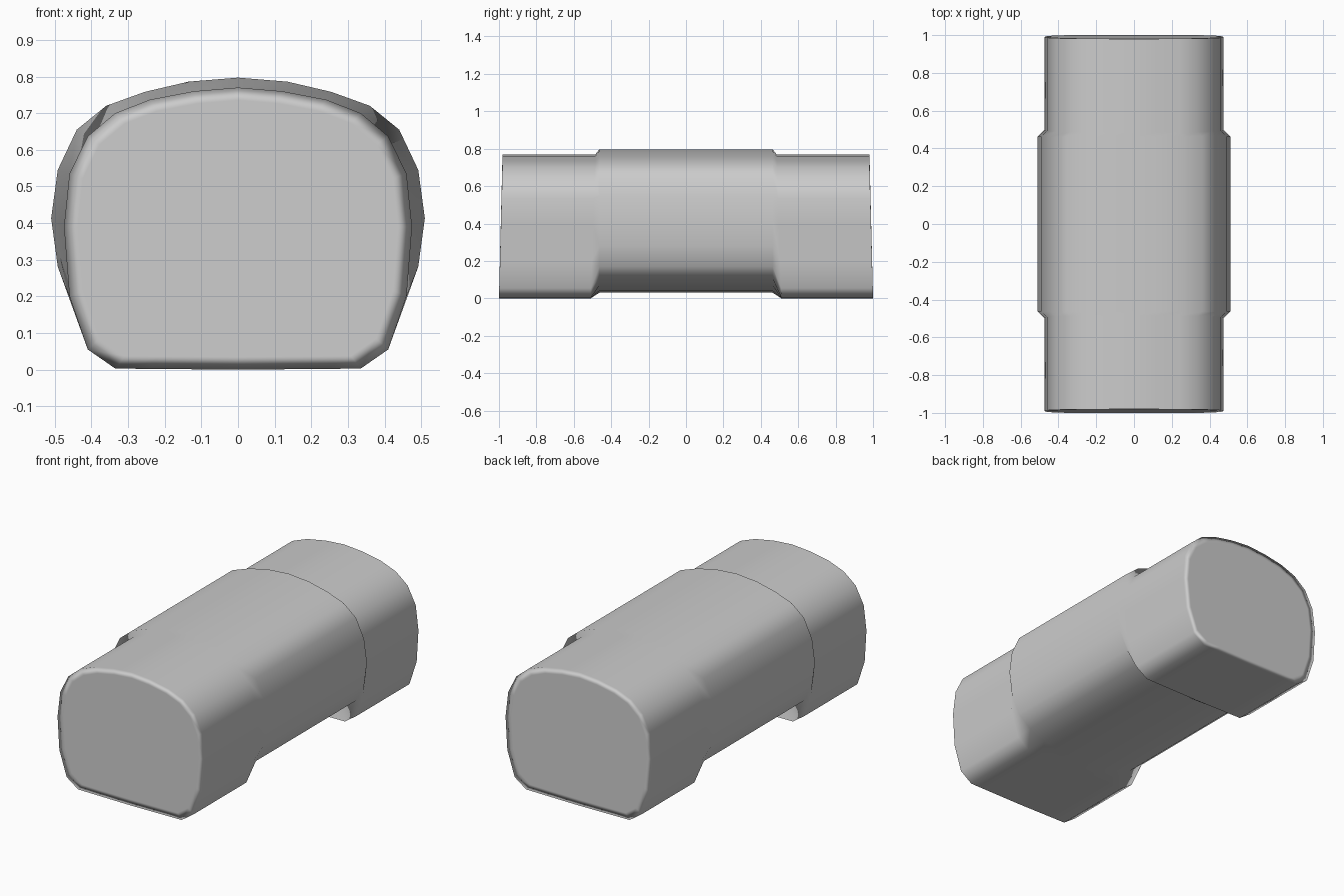
import bpy, bmesh

if "Cube" in bpy.data.objects:
    bpy.data.objects.remove(bpy.data.objects["Cube"])

# Half cross-sections (x, z), top centre to bottom centre
END = [(0, .77), (.12, .76), (.24, .737), (.335, .70), (.41, .637), (.46, .535), (.475, .39),
       (.46, .20), (.41, .055), (.335, .003), (.24, .002), (.12, .001), (0, 0)]
MID = [(0, .797), (.135, .786), (.255, .758), (.36, .72), (.44, .655), (.492, .545), (.51, .413),
       (.492, .281), (.44, .171), (.36, .106), (.255, .068), (.135, .04), (0, .03)]


def full(half):
    """Mirror a half section into a closed loop."""
    return half + [(-x, z) for x, z in reversed(half[1:-1])]


bm = bmesh.new()


def ring(section, y, lean=0.0):
    """Ring at y, leaning outwards towards the bottom by lean."""
    s = 1 if y > 0 else -1
    return [bm.verts.new((x, y + s * lean * (1 - z / .77), z)) for x, z in section]


end, mid = full(END), full(MID)
inset = [(x * .92, .385 + (z - .385) * .91) for x, z in end]

# Rings along the body: cap, narrow end, step, wide middle, step, narrow end, cap
rings = [ring(inset, -.981, .019), ring(end, -.98, .02), ring(end, -.485, .025),
         ring(mid, -.463), ring(mid, .463), ring(end, .485, .025),
         ring(end, .98, .02), ring(inset, .981, .019)]
n = len(end)
for a, b in zip(rings, rings[1:]):
    for i in range(n):
        j = (i + 1) % n
        bm.faces.new((a[i], a[j], b[j], b[i]))
bm.faces.new(rings[0])
bm.faces.new(rings[-1])
bmesh.ops.recalc_face_normals(bm, faces=bm.faces)
for f in bm.faces:
    f.smooth = True

mesh = bpy.data.meshes.new("stepped_body")
bm.to_mesh(mesh)
bm.free()
body = bpy.data.objects.new("stepped_body", mesh)
bpy.context.collection.objects.link(body)

# Large faces dominate the shading, narrow bands read as soft bevels
wn = body.modifiers.new("weighted_shading", 'WEIGHTED_NORMAL')
wn.mode = 'FACE_AREA'
wn.weight = 100
